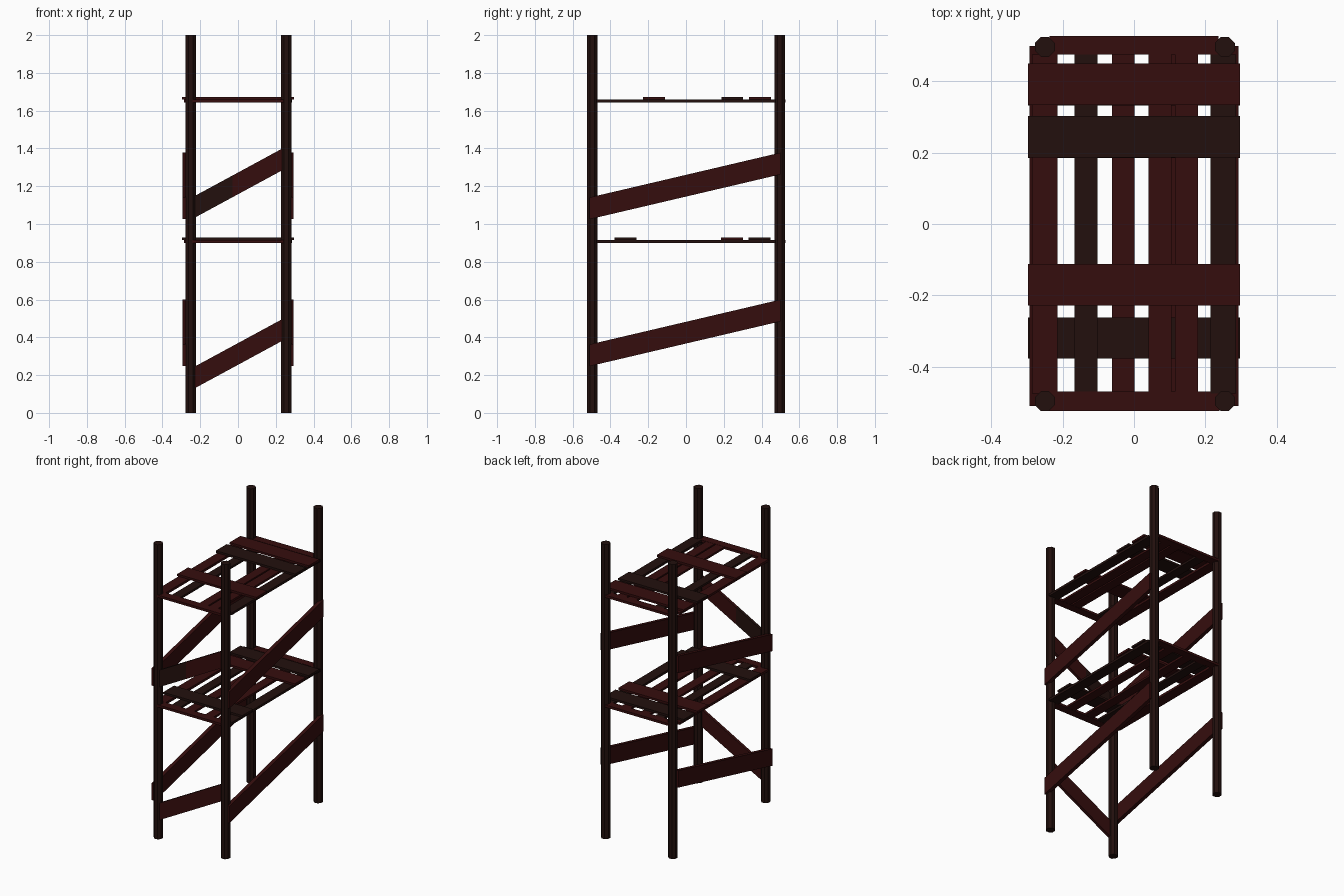
import bpy
import math

cube = bpy.data.objects.get("Cube")
if cube:
    bpy.data.objects.remove(cube, do_unlink=True)


def material(name, rgb):
    m = bpy.data.materials.new(name)
    m.use_nodes = True
    m.diffuse_color = (*rgb, 1)
    m.node_tree.nodes["Principled BSDF"].inputs["Base Color"].default_value = (*rgb, 1)
    return m


RED = material("red_wood", (0.036, 0.004, 0.004))
DARK = material("dark_wood", (0.016, 0.005, 0.004))


def prism(name, axis, start, end, thickness, height, mat):
    """Plank along x or y between two (along, z) centres; ends stay upright."""
    verts = []
    for along, z in (start, end):
        for t in thickness:
            for h in (-height / 2, height / 2):
                verts.append((along, t, z + h) if axis == "x" else (t, along, z + h))
    faces = [(0, 1, 3, 2), (4, 6, 7, 5), (0, 4, 5, 1), (2, 3, 7, 6), (0, 2, 6, 4), (1, 5, 7, 3)]
    if axis == "y":
        faces = [f[::-1] for f in faces]
    mesh = bpy.data.meshes.new(name)
    mesh.from_pydata(verts, [], faces)
    mesh.materials.append(mat)
    obj = bpy.data.objects.new(name, mesh)
    bpy.context.collection.objects.link(obj)
    return obj


# Corner posts
for x, side in ((-0.25, "right"), (0.255, "left")):
    for y, end in ((-0.497, "front"), (0.497, "back")):
        bpy.ops.mesh.primitive_cylinder_add(
            vertices=8, radius=0.03, depth=2, location=(x, y, 1),
            rotation=(0, 0, math.pi / 8))
        post = bpy.context.object
        post.name = f"{end}_{side}_post"
        post.data.materials.append(DARK)

# Shelves: long slats, end bars and loose boards laid across
shelves = {
    "lower": (0.907, ((-0.135, DARK), (-0.03, RED), (0.115, RED)),
              ((-0.32, DARK), (0.243, RED), (0.39, DARK))),
    "upper": (1.652, ((-0.135, DARK), (0.073, RED), (0.147, RED)),
              ((-0.17, RED), (0.245, DARK), (0.392, RED))),
}
for level, (z, slats, boards) in shelves.items():
    for x, mat in slats:
        prism(f"{level}_slat", "y", (-0.475, z), (0.475, z), (x - 0.032, x + 0.032), 0.014, mat)
    for x, mat in ((-0.25, RED), (0.25, DARK)):
        prism(f"{level}_side_slat", "y", (-0.475, z), (0.475, z), (x - 0.036, x + 0.036), 0.016, mat)
    prism(f"{level}_front_bar", "x", (-0.24, z), (0.24, z), (-0.525, -0.47), 0.016, RED)
    prism(f"{level}_back_bar", "x", (-0.237, z), (0.237, z), (0.475, 0.528), 0.016, RED)
    for y, mat in boards:
        prism(f"{level}_cross_board", "x", (-0.297, z + 0.014), (0.297, z + 0.014),
              (y - 0.058, y + 0.058), 0.014, mat)

# Diagonal braces on both sides and the front
for level, side_z, front_z in (("lower", 0.305, 0.187), ("upper", 1.083, 1.09)):
    for side, span in (("right", (-0.293, -0.268)), ("left", (0.268, 0.293))):
        prism(f"{level}_{side}_brace", "y", (-0.51, side_z), (0.5, side_z + 0.237), span, 0.115, RED)
    mid, rise = -0.03, 0.25
    first = DARK if level == "upper" else RED
    depth = (-0.515, -0.495)
    mid_z = front_z + rise * (mid + 0.23) / 0.46
    prism(f"{level}_front_brace_low_end", "x", (-0.24, front_z - 0.005), (mid, mid_z), depth, 0.115, first)
    prism(f"{level}_front_brace_high_end", "x", (mid, mid_z), (0.24, front_z + rise + 0.005), depth, 0.115, RED)
